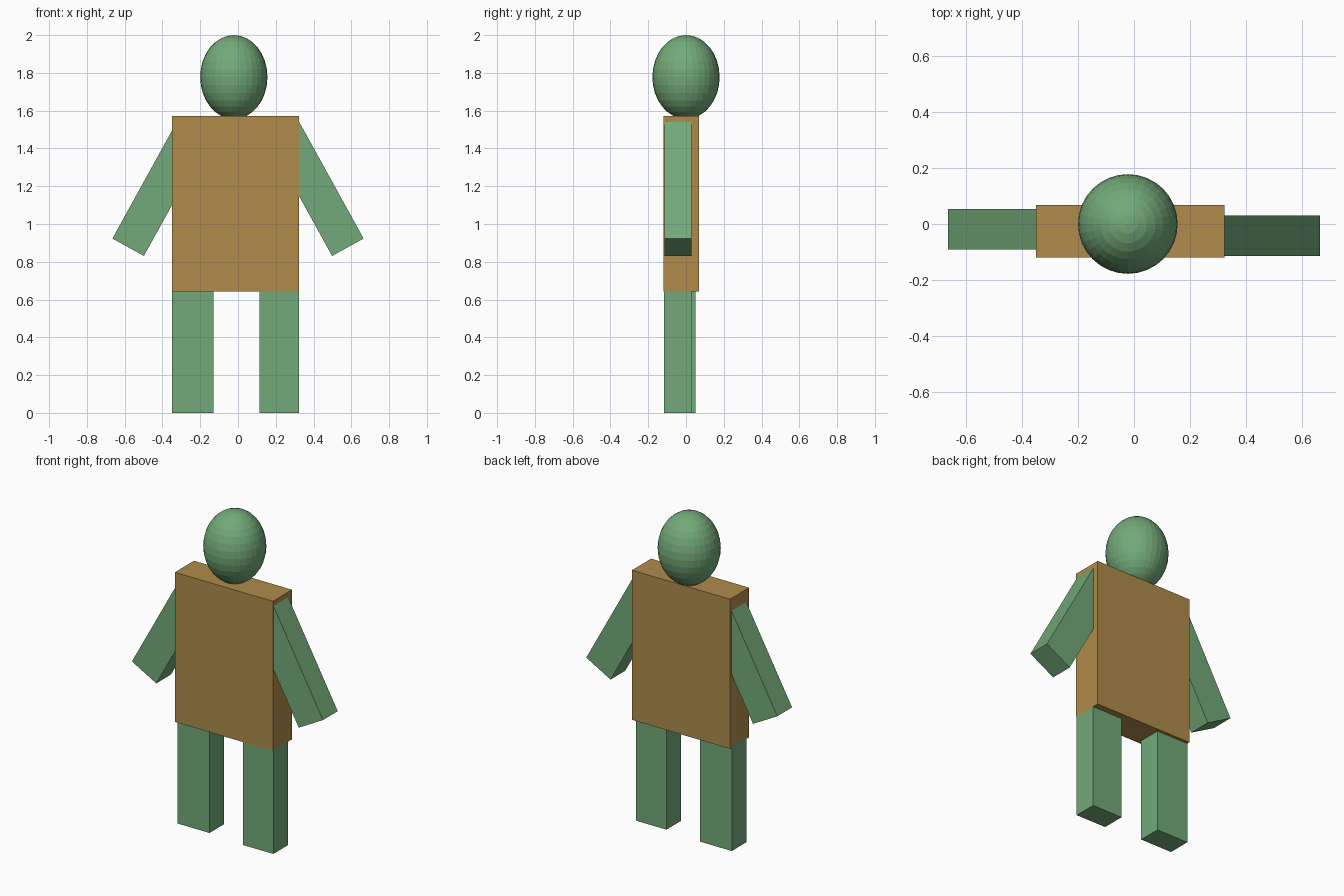
import bpy, bmesh
from mathutils import Vector

if "Cube" in bpy.data.objects:
    bpy.data.objects.remove(bpy.data.objects["Cube"])


def material(name, color):
    m = bpy.data.materials.new(name)
    m.diffuse_color = (*color, 1)
    m.use_nodes = True
    m.node_tree.nodes["Principled BSDF"].inputs["Base Color"].default_value = m.diffuse_color
    return m


green = material("green", (0.17, 0.40, 0.19))
brown = material("brown", (0.43, 0.26, 0.07))


def prism(name, outline, y0, y1, mat):
    """Extrude an x-z outline from y0 to y1."""
    bm = bmesh.new()
    face = bm.faces.new([bm.verts.new((x, y0, z)) for x, z in outline])
    ext = bmesh.ops.extrude_face_region(bm, geom=[face])
    verts = [v for v in ext["geom"] if isinstance(v, bmesh.types.BMVert)]
    bmesh.ops.translate(bm, verts=verts, vec=(0, y1 - y0, 0))
    if len([f for f in bm.faces]) < 6:
        bm.faces.new([bm.verts[i] for i in range(4)])
    bmesh.ops.recalc_face_normals(bm, faces=bm.faces)
    me = bpy.data.meshes.new(name)
    bm.to_mesh(me)
    bm.free()
    me.materials.append(mat)
    ob = bpy.data.objects.new(name, me)
    bpy.context.collection.objects.link(ob)
    return ob


def rect(x0, x1, z0, z1):
    return [(x0, z0), (x1, z0), (x1, z1), (x0, z1)]


# torso
prism("torso", rect(-0.35, 0.324, 0.642, 1.572), -0.12, 0.068, brown)

# legs
prism("left_leg", rect(-0.35, -0.131, 0, 0.645), -0.093, 0.05, green)
prism("right_leg", rect(0.115, 0.324, 0, 0.645), -0.116, 0.028, green)

# arms, slanted outward with the upper end inside the torso
inner, outer = Vector((0.498, 0.831)), Vector((0.665, 0.923))
up = Vector((-0.483, 0.875)) * 0.715
arm = [inner, outer, outer + up, inner + up]
for name, side, y0, y1 in (("left_arm", -1, -0.092, 0.053),
                           ("right_arm", 1, -0.115, 0.03)):
    prism(name, [(side * p.x, p.y) for p in arm], y0, y1, green)

# head
bpy.ops.mesh.primitive_uv_sphere_add(segments=32, ring_count=16, radius=1,
                                     location=(-0.022, 0, 1.778))
head = bpy.context.object
head.name = "head"
head.scale = (0.178, 0.178, 0.222)
head.data.materials.append(green)
